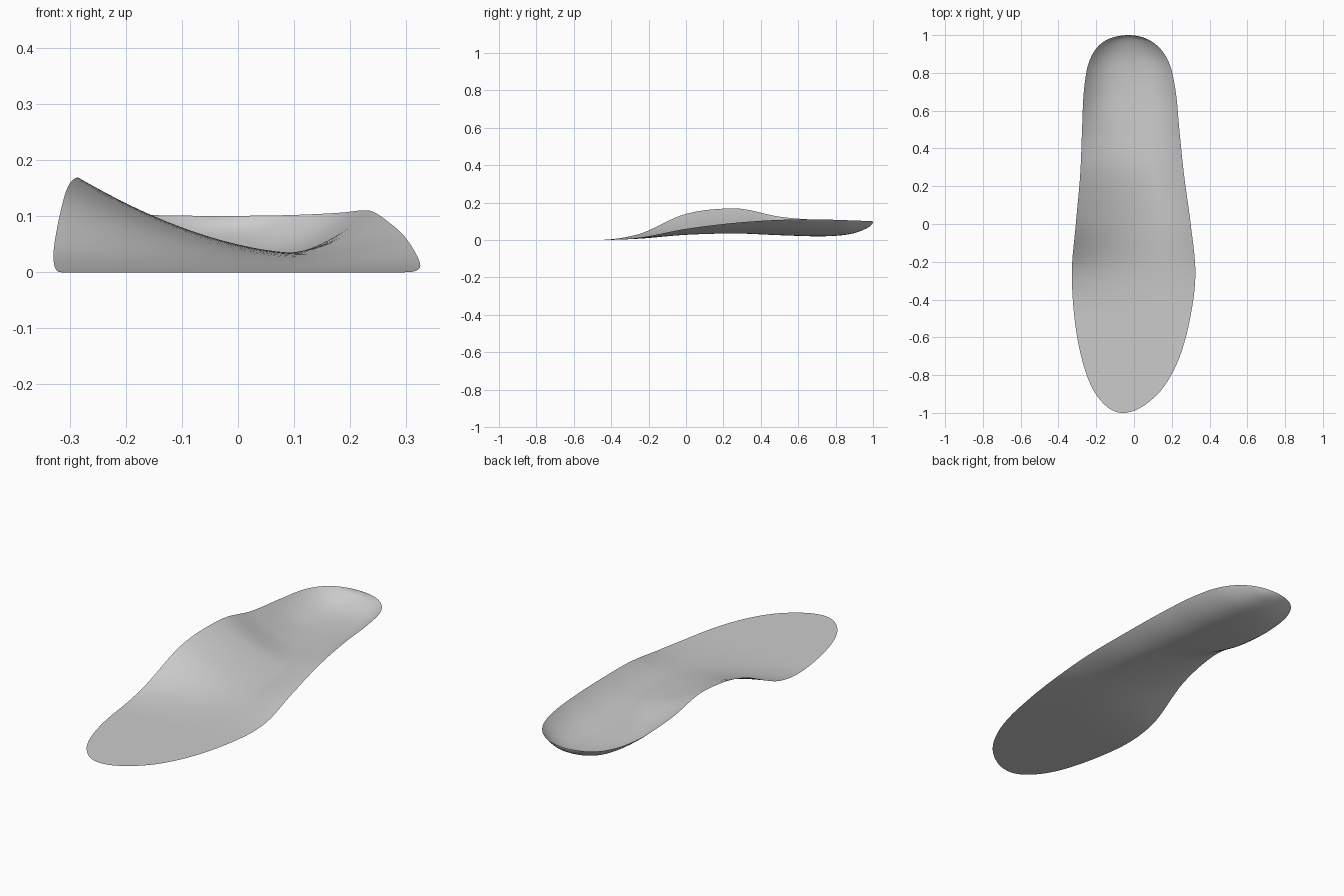
import bpy, bmesh, math

if "Cube" in bpy.data.objects:
    bpy.data.objects.remove(bpy.data.objects["Cube"], do_unlink=True)

# Stations from toe to heel, evenly spaced in angle so both tips come out round
RIGHT_X = [-.06, -.145, -.222, -.278, -.315, -.329, -.308, -.285, -.275, -.265, -.235, -.16, -.03]
LEFT_X = [-.06, .045, .155, .24, .297, .325, .30, .265, .24, .22, .18, .095, -.03]
RIGHT_Z = [0, 0, 0, 0, 0, .03, .14, .169, .125, .108, .105, .102, .10]
LEFT_Z = [0, 0, 0, 0, 0, .012, .06, .092, .108, .11, .106, .102, .10]
FLOOR_Z = [0, 0, 0, 0, 0, .007, .028, .035, .026, .02, .03, .063, .10]
LOW_U = [.4, .4, .4, .4, .4, .4, .4, .38, .15, 0, 0, 0, 0]
POWER = [1.65, 1.65, 1.65, 1.65, 1.65, 1.65, 1.65, 1.65, 2.3, 2.8, 2.8, 2.5, 2.5]


def curve(values, s):
    """Smooth interpolation without overshoot at flat stretches."""
    last = len(values) - 1
    i = min(int(s), last - 1)
    t = s - i

    def slope(k):
        if k == 0 or k == last:
            return values[min(k + 1, last)] - values[max(k - 1, 0)]
        a, b = values[k] - values[k - 1], values[k + 1] - values[k]
        return (a + b) / 2 if a * b > 0 else 0

    p, q = values[i], values[i + 1]
    h = t * t * (3 - 2 * t)
    return p + (q - p) * h + slope(i) * t * (1 - t) ** 2 - slope(i + 1) * t * t * (1 - t)


def section_point(s, u):
    """Point on the cross-section at station s, u from -1 (right) to 1 (left)."""
    xr, xl = curve(RIGHT_X, s), curve(LEFT_X, s)
    floor, low, power = curve(FLOOR_Z, s), curve(LOW_U, s), curve(POWER, s)
    if u < low:
        rim, t = curve(RIGHT_Z, s), (low - u) / (low + 1)
    else:
        rim, t = curve(LEFT_Z, s), (u - low) / (1 - low)
    y = -math.cos(math.pi * s / (len(RIGHT_X) - 1))
    return (xr + (xl - xr) * (u + 1) / 2, y, floor + (rim - floor) * t ** power)


# Insole: one thin sheet lofted through the sections
ROWS, COLS = 96, 48
bm = bmesh.new()
grid = []
for r in range(ROWS + 1):
    s = r * (len(RIGHT_X) - 1) / ROWS
    grid.append([bm.verts.new(section_point(s, -math.cos(math.pi * c / COLS)))
                 for c in range(COLS + 1)])
for r in range(ROWS):
    for c in range(COLS):
        bm.faces.new((grid[r][c], grid[r][c + 1], grid[r + 1][c + 1], grid[r + 1][c]))
bmesh.ops.remove_doubles(bm, verts=bm.verts, dist=1e-5)
for f in bm.faces:
    f.smooth = True
mesh = bpy.data.meshes.new("insole")
bm.to_mesh(mesh)
bm.free()
insole = bpy.data.objects.new("insole", mesh)
bpy.context.collection.objects.link(insole)

# Plain grey material
grey = bpy.data.materials.new("light_grey")
grey.use_nodes = True
colour = (.6, .6, .6, 1)
grey.diffuse_color = colour
grey.node_tree.nodes["Principled BSDF"].inputs["Base Color"].default_value = colour
mesh.materials.append(grey)
